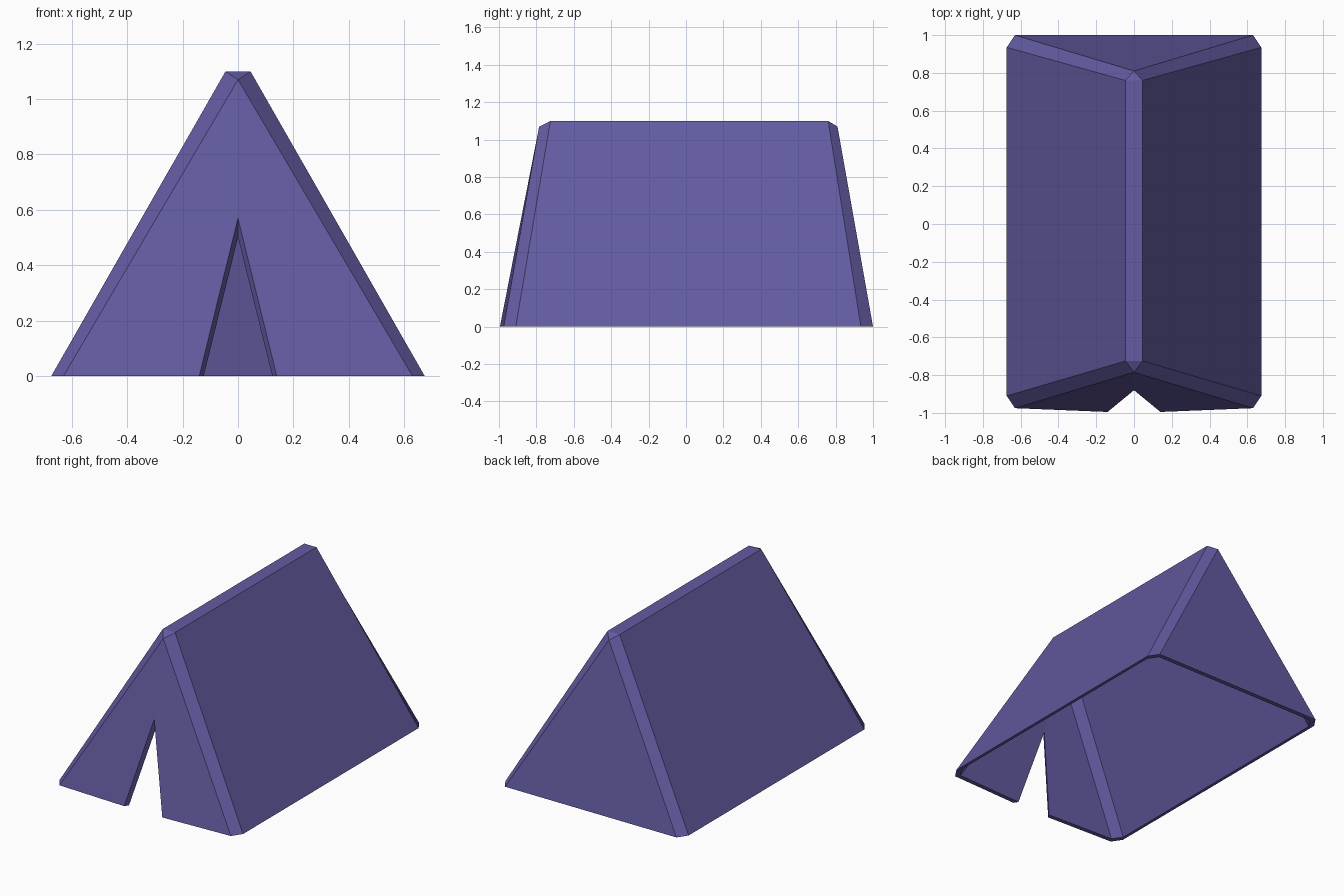
import bpy

if "Cube" in bpy.data.objects:
    bpy.data.objects.remove(bpy.data.objects["Cube"])

# One fabric colour
mat = bpy.data.materials.new("purple canvas")
mat.diffuse_color = (0.125, 0.105, 0.36, 1)
mat.use_nodes = True
mat.node_tree.nodes["Principled BSDF"].inputs["Base Color"].default_value = mat.diffuse_color

# Right half of the outer skin
outer = [
    (0.63, -0.975, 0), (0.674, -0.91, 0),          # 0-1 front corner
    (0.674, 0.935, 0), (0.63, 1.0, 0),             # 2-3 back corner
    (0.045, -0.725, 1.10), (0.045, 0.76, 1.10),    # 4-5 ridge edge
    (0, -0.785, 1.07), (0, 0.81, 1.07),            # 6-7 gable tips
    (0.14, -0.995, 0), (0, -0.88, 0.57),           # 8-9 door slit
    (0, -0.725, 1.10), (0, 0.76, 1.10),            # 10-11 ridge centre
    (0, 1.0, 0),                                   # 12 back base centre
]
faces = [
    (8, 0, 6, 9),      # front flap
    (0, 1, 4, 6),      # front bevel
    (1, 2, 5, 4),      # roof side
    (2, 3, 7, 5),      # back bevel
    (3, 12, 7),        # back wall
    (6, 4, 10), (4, 5, 11, 10), (5, 7, 11),  # ridge strip
]
rim = [9, 8, 0, 1, 2, 3, 12]

# Inner skin: slightly smaller copy, with a narrower door slit
n = len(outer)
inner = [(x * 0.97, y * 0.97, z * 0.97) for x, y, z in outer]
inner[8] = (0.124, -0.967, 0)
inner[9] = (0, -0.865, 0.50)
faces += [tuple(i + n for i in reversed(f)) for f in faces]
faces += [(b, a, a + n, b + n) for a, b in zip(rim, rim[1:])]

mesh = bpy.data.meshes.new("tent_canvas")
mesh.from_pydata(outer + inner, [], faces)
mesh.materials.append(mat)
tent = bpy.data.objects.new("tent_canvas", mesh)
bpy.context.collection.objects.link(tent)

# Left half
mirror = tent.modifiers.new("mirror", "MIRROR")
mirror.use_axis[0] = True
mirror.merge_threshold = 0.001
